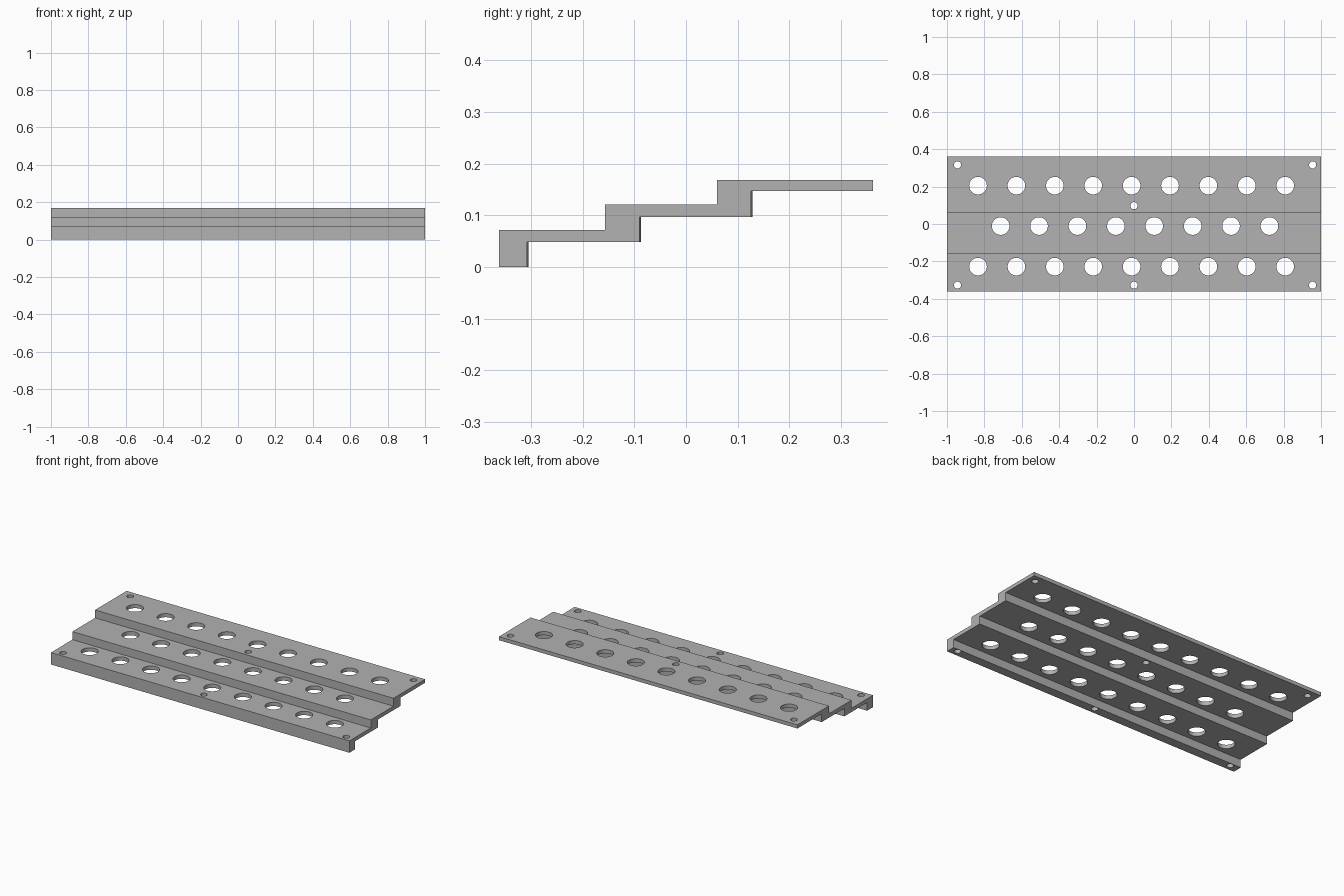
import bpy, bmesh
from mathutils import Matrix

cube = bpy.data.objects.get("Cube")
if cube:
    bpy.data.objects.remove(cube)

# One plain grey for the whole plate
grey = bpy.data.materials.new("plate_grey")
grey.use_nodes = True
colour = (0.445, 0.445, 0.445, 1)
grey.diffuse_color = colour
grey.node_tree.nodes["Principled BSDF"].inputs["Base Color"].default_value = colour


def make_object(name, bm):
    bmesh.ops.recalc_face_normals(bm, faces=bm.faces)
    mesh = bpy.data.meshes.new(name)
    bm.to_mesh(mesh)
    bm.free()
    mesh.materials.append(grey)
    obj = bpy.data.objects.new(name, mesh)
    bpy.context.collection.objects.link(obj)
    return obj


# Stepped plate: side profile extruded along x; ribs thin slightly towards the left end
def profile(rib):
    return [(-0.362, 0), (-0.307 + rib, 0), (-0.307 + rib, 0.049),
            (-0.089 + rib, 0.049), (-0.089 + rib, 0.097),
            (0.127 + rib, 0.097), (0.127 + rib, 0.147),
            (0.362, 0.147), (0.362, 0.169), (0.06, 0.169),
            (0.06, 0.121), (-0.157, 0.121), (-0.157, 0.072), (-0.362, 0.072)]


bm = bmesh.new()
ends = [[bm.verts.new((x, y, z)) for y, z in profile(rib)]
        for x, rib in ((-1, 0.002), (1, -0.001))]
for loop in ends:
    bm.faces.new(loop)
count = len(ends[0])
for i in range(count):
    j = (i + 1) % count
    bm.faces.new((ends[0][i], ends[0][j], ends[1][j], ends[1][i]))
plate = make_object("stepped_plate", bm)

# Drills: three staggered rows of large holes, plus small screw holes
bm = bmesh.new()


def drill(x, y, radius):
    bmesh.ops.create_cone(bm, cap_ends=True, segments=40, radius1=radius,
                          radius2=radius, depth=0.6,
                          matrix=Matrix.Translation((x, y, 0.1)))


pitch = 0.2053
for number, start, y in ((9, -0.834, -0.228), (8, -0.713, -0.011), (9, -0.834, 0.205)):
    for i in range(number):
        drill(start + i * pitch, y, 0.047)
for x in (-0.944, 0.955):
    for y in (-0.327, 0.316):
        drill(x, y, 0.019)
for y in (-0.327, 0.098):
    drill(0, y, 0.019)
drills = make_object("hole_cutter", bm)
drills.hide_render = True

# Cut the holes and keep the edges sharp
cut = plate.modifiers.new("holes", "BOOLEAN")
cut.operation = "DIFFERENCE"
cut.solver = "EXACT"
cut.object = drills
bpy.ops.object.select_all(action="DESELECT")
plate.select_set(True)
bpy.context.view_layer.objects.active = plate
bpy.ops.object.modifier_apply(modifier=cut.name)
bpy.data.objects.remove(drills)
bpy.ops.object.shade_smooth_by_angle()
